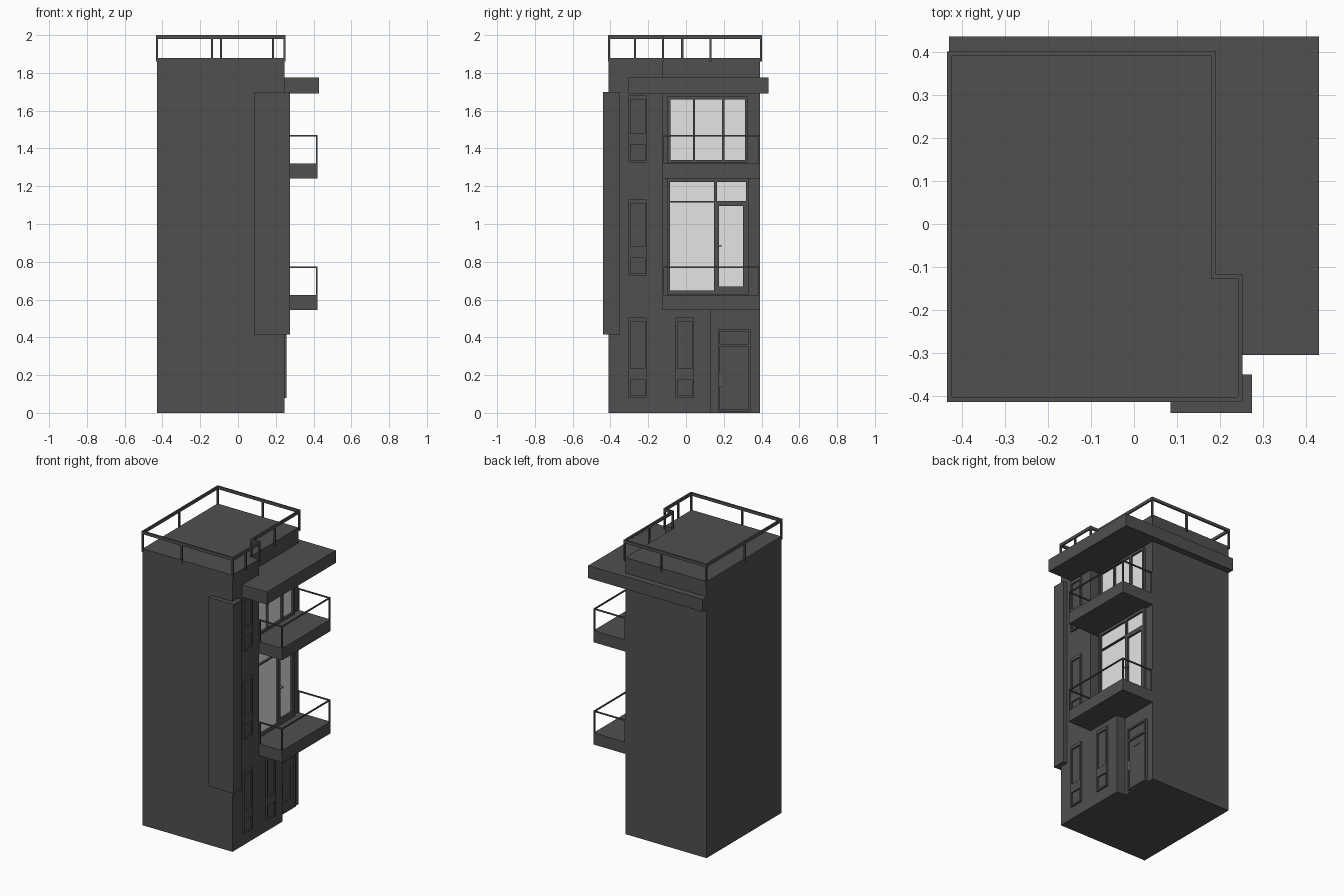
import bpy, bmesh

if "Cube" in bpy.data.objects:
    bpy.data.objects.remove(bpy.data.objects["Cube"])


def material(name, value):
    m = bpy.data.materials.new(name)
    m.diffuse_color = (value, value, value, 1)
    m.use_nodes = True
    m.node_tree.nodes["Principled BSDF"].inputs["Base Color"].default_value = m.diffuse_color
    return m


DARK = material("dark_grey", 0.08)
GLASS = material("pale_glass", 0.78)
METAL = material("handle_grey", 0.25)


def finish(bm, name, mat):
    bmesh.ops.recalc_face_normals(bm, faces=bm.faces)
    mesh = bpy.data.meshes.new(name)
    bm.to_mesh(mesh)
    bm.free()
    mesh.materials.append(mat)
    ob = bpy.data.objects.new(name, mesh)
    bpy.context.collection.objects.link(ob)
    return ob


def add_box(bm, x0, x1, y0, y1, z0, z1):
    vs = bmesh.ops.create_cube(bm, size=1)["verts"]
    for v in vs:
        v.co.x = x1 if v.co.x > 0 else x0
        v.co.y = y1 if v.co.y > 0 else y0
        v.co.z = z1 if v.co.z > 0 else z0


def box(name, x0, x1, y0, y1, z0, z1, mat=DARK):
    bm = bmesh.new()
    add_box(bm, x0, x1, y0, y1, z0, z1)
    return finish(bm, name, mat)


def prism(name, points, z0, z1, mat=DARK):
    bm = bmesh.new()
    face = bm.faces.new([bm.verts.new((x, y, z0)) for x, y in points])
    ext = bmesh.ops.extrude_face_region(bm, geom=[face], use_keep_orig=True)["geom"]
    for v in ext:
        if isinstance(v, bmesh.types.BMVert):
            v.co.z = z1
    return finish(bm, name, mat)


def window(name, x, depth, rect, panes, recess, mat=DARK):
    """Frame facing +x with rectangular openings (y0, y1, z0, z1), plus panes."""
    ys = sorted({v for r in [rect] + panes for v in r[:2]})
    zs = sorted({v for r in [rect] + panes for v in r[2:]})
    bm = bmesh.new()
    for a, b in zip(ys, ys[1:]):
        for c, d in zip(zs, zs[1:]):
            my, mz = (a + b) / 2, (c + d) / 2
            if any(p[0] < my < p[1] and p[2] < mz < p[3] for p in panes):
                continue
            bm.faces.new([bm.verts.new((x, y, z))
                          for y, z in ((a, c), (b, c), (b, d), (a, d))])
    bmesh.ops.remove_doubles(bm, verts=bm.verts, dist=1e-5)
    ext = bmesh.ops.extrude_face_region(bm, geom=bm.faces[:], use_keep_orig=True)["geom"]
    for v in ext:
        if isinstance(v, bmesh.types.BMVert):
            v.co.x = x + depth
    finish(bm, name + "_frame", DARK)
    bm = bmesh.new()
    for p in panes:
        add_box(bm, x - 0.002, x + depth - recess, *p)
    finish(bm, name + "_panes", mat)


def railing(name, path, posts, z0, z1, width, height):
    """Axis-aligned handrail along a path, with square posts."""
    bm = bmesh.new()
    w = width / 2
    for (ax, ay), (bx, by) in zip(path, path[1:]):
        add_box(bm, min(ax, bx) - w, max(ax, bx) + w,
                min(ay, by) - w, max(ay, by) + w, z1 - height, z1)
    for px, py in posts:
        add_box(bm, px - w, px + w, py - w, py + w, z0, z1 - height)
    finish(bm, name, DARK)


# Tower body, with the balcony side set back
prism("tower_body", [(-0.43, -0.41), (0.245, -0.41), (0.245, -0.125),
                     (0.18, -0.125), (0.18, 0.393), (-0.43, 0.393)], 0, 1.88)
box("ground_floor_bay", 0.178, 0.245, -0.126, 0.13, 0, 0.546)
box("corner_panel", 0.085, 0.275, -0.44, -0.35, 0.415, 1.70)

# Canopy wrapping the back and the balcony side
prism("canopy", [(-0.43, 0.38), (0.17, 0.38), (0.17, -0.305),
                 (0.43, -0.305), (0.43, 0.436), (-0.43, 0.436)], 1.69, 1.775)

# Balconies and their rails
for label, z in (("lower", 0.545), ("upper", 1.24)):
    box(label + "_balcony", 0.178, 0.42, -0.125, 0.393, z, z + 0.08)
    corners = [(0.25, -0.121), (0.416, -0.121), (0.416, 0.389), (0.185, 0.389)]
    railing(label + "_balcony_rail", corners, corners, z + 0.08, z + 0.23, 0.008, 0.008)

# Roof rail fixed to the outside of the wall top
ring = [(-0.429, -0.408), (0.247, -0.408), (0.247, -0.122),
        (0.185, -0.122), (0.185, 0.396), (-0.429, 0.396)]
middles = [(-0.137, -0.408), (0.247, -0.27), (0.185, 0.13), (-0.09, 0.396), (-0.429, -0.02)]
railing("roof_rail", ring + ring[:1], ring + middles, 1.86, 2.0, 0.011, 0.02)

# Narrow windows: tall pane above, short panel below
for i, (y, z0, z1) in enumerate([(-0.256, 0.08, 0.505), (-0.256, 0.725, 1.13),
                                 (-0.256, 1.325, 1.68), (-0.007, 0.08, 0.505)]):
    window(f"narrow_window_{i + 1}", 0.243, 0.014,
           (y - 0.048, y + 0.048, z0, z1),
           [(y - 0.039, y + 0.039, z0 + 0.155, z1 - 0.022),
            (y - 0.039, y + 0.039, z0 + 0.012, z0 + 0.095)], 0.009)

# Large glazing behind the balconies
window("balcony_glazing", 0.178, 0.02, (-0.10, 0.33, 0.627, 1.24),
       [(-0.085, 0.148, 0.647, 1.114), (-0.085, 0.148, 1.122, 1.222),
        (0.164, 0.317, 1.122, 1.222), (0.174, 0.302, 0.668, 1.094)], 0.013, GLASS)
window("upper_glazing", 0.178, 0.02, (-0.10, 0.325, 1.322, 1.676),
       [(-0.083, 0.037, 1.338, 1.66), (0.047, 0.19, 1.338, 1.66),
        (0.205, 0.312, 1.338, 1.66)], 0.013, GLASS)
box("balcony_door_handle", 0.197, 0.212, 0.157, 0.188, 0.88, 0.888, METAL)

# Entrance door with transom, inset panel and pull handle
window("entrance_door", 0.178, 0.018, (0.17, 0.342, 0.008, 0.445),
       [(0.18, 0.332, 0.365, 0.432), (0.18, 0.332, 0.018, 0.352)], 0.01)
window("door_leaf", 0.184, 0.006, (0.19, 0.325, 0.022, 0.348),
       [(0.225, 0.29, 0.08, 0.30)], 0.003)
box("door_pull", 0.188, 0.207, 0.181, 0.19, 0.14, 0.21, METAL)
